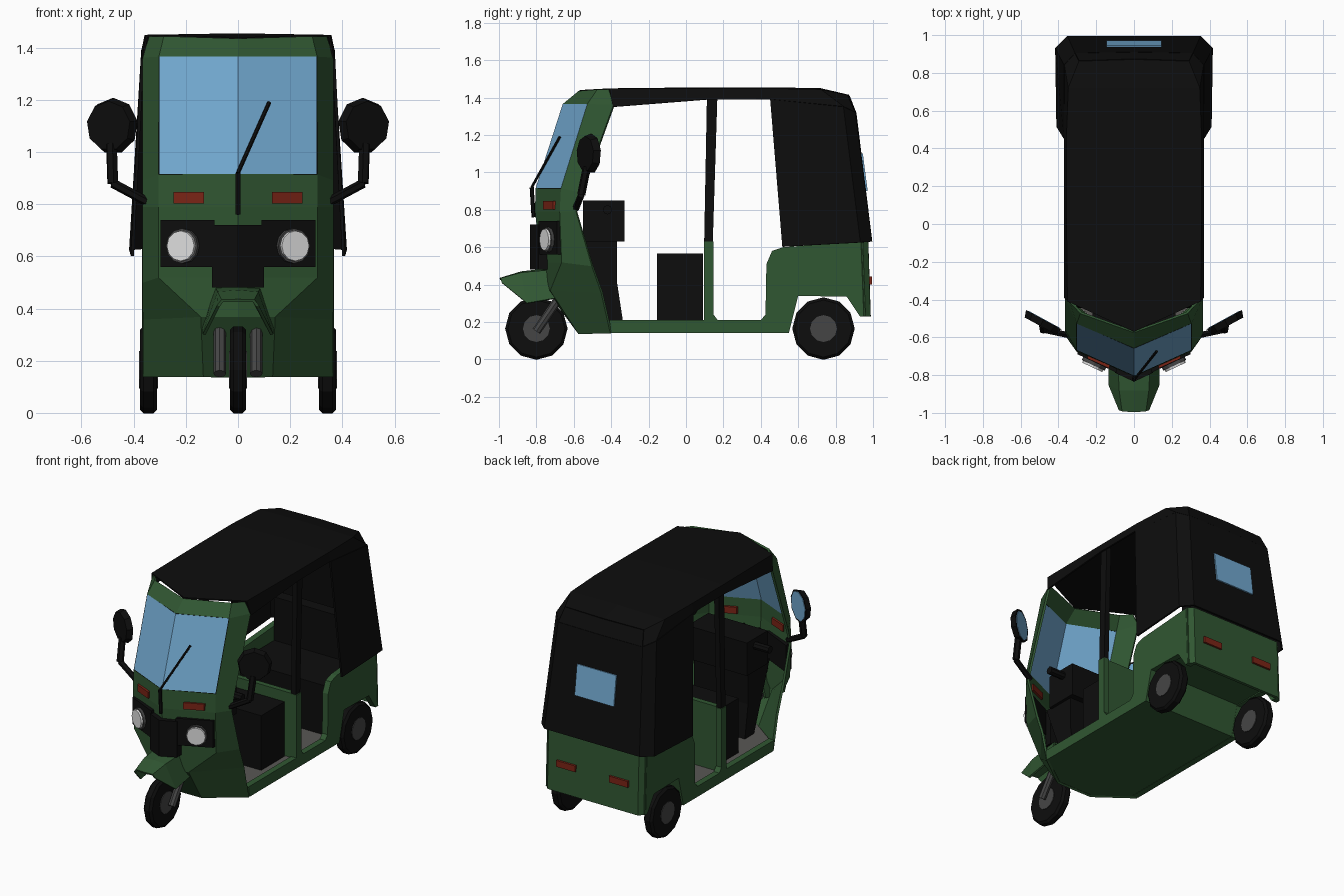
import bpy, bmesh
from mathutils import Vector

cube = bpy.data.objects.get("Cube")
if cube:
    bpy.data.objects.remove(cube)


def material(name, r, g, b, rough=0.7):
    m = bpy.data.materials.new(name)
    m.use_nodes = True
    m.diffuse_color = (r, g, b, 1)
    node = m.node_tree.nodes["Principled BSDF"]
    node.inputs["Base Color"].default_value = (r, g, b, 1)
    node.inputs["Roughness"].default_value = rough
    return m


GREEN = material("green paint", .03, .095, .032)
BLACK = material("black", .004, .004, .004)
GLASS = material("blue glass", .17, .4, .64)
RED = material("red lens", .2, .018, .008)
WHITE = material("white lens", .75, .75, .75)
GREY = material("grey metal", .06, .06, .06)
FLOOR = material("floor grey", .1, .095, .09)


def finish(name, bm, *mats):
    me = bpy.data.meshes.new(name)
    bmesh.ops.recalc_face_normals(bm, faces=bm.faces)
    bm.to_mesh(me)
    bm.free()
    for m in mats:
        me.materials.append(m)
    ob = bpy.data.objects.new(name, me)
    bpy.context.collection.objects.link(ob)
    return ob


def both(row):
    """Complete a half row that starts on the centre line."""
    return [(-p[0], *p[1:]) for p in reversed(row[1:])] + list(row)


def sheet(rows):
    """Grid of faces through rows of points, completed across x = 0."""
    bm = bmesh.new()
    grid = [[bm.verts.new(p) for p in both(r)] for r in rows]
    for a, b in zip(grid, grid[1:]):
        for i in range(len(a) - 1):
            bm.faces.new((a[i], a[i + 1], b[i + 1], b[i]))
    return bm


def thicken(ob, t=.014):
    mod = ob.modifiers.new("thickness", "SOLIDIFY")
    mod.thickness = t
    mod.offset = 0


def prism(name, pts, axis, lo, hi, *mats):
    """Extrude an outline: (y, z) points along x, or (x, y) points along z."""
    bm = bmesh.new()
    ends = [[bm.verts.new((k, *p) if axis == "x" else (*p, k)) for p in pts] for k in (lo, hi)]
    bm.faces.new(ends[0])
    bm.faces.new(ends[1])
    n = len(pts)
    for i in range(n):
        j = (i + 1) % n
        bm.faces.new((ends[0][i], ends[0][j], ends[1][j], ends[1][i]))
    return finish(name, bm, *mats)


def box(name, x, y, z, mat):
    return prism(name, [(y[0], z[0]), (y[1], z[0]), (y[1], z[1]), (y[0], z[1])], "x", *x, mat)


def rod(name, a, b, r, mat, sides=12, r2=None):
    a, b = Vector(a), Vector(b)
    bm = bmesh.new()
    bmesh.ops.create_cone(bm, cap_ends=True, segments=sides, radius1=r,
                          radius2=r if r2 is None else r2, depth=(b - a).length)
    ob = finish(name, bm, mat)
    ob.location = (a + b) / 2
    ob.rotation_mode = "QUATERNION"
    ob.rotation_quaternion = (b - a).to_track_quat("Z", "Y")
    return ob


# Front shell: pointed nose, with the windscreen inset in its frame
shell = sheet([
    [(0, -.57, 1.43), (.28, -.47, 1.44), (.335, -.41, 1.44)],
    [(0, -.655, 1.36), (.30, -.525, 1.36), (.36, -.385, 1.36)],
    [(0, -.80, .91), (.30, -.665, .91), (.36, -.555, .89)],
    [(0, -.80, .79), (.30, -.67, .79), (.36, -.585, .79)],
    [(0, -.77, .52), (.30, -.66, .52), (.36, -.50, .50)],
    [(0, -.74, .37), (.14, -.72, .37), (.36, -.45, .36)],
    [(0, -.57, .14), (.13, -.57, .14), (.36, -.40, .14)]])
shell.faces.ensure_lookup_table()
screen = [f for f in shell.faces
          if .95 < f.calc_center_median().z < 1.3 and abs(f.calc_center_median().x) < .25]
for f in bmesh.ops.inset_region(shell, faces=screen, thickness=.016)["faces"]:
    f.material_index = 1
for f in screen:
    f.material_index = 2
thicken(finish("front_shell", shell, GREEN, BLACK, GLASS))

# Wiper
knee = (0, -.825, .92)
rod("wiper_arm", (0, -.815, .76), knee, .011, BLACK, 6)
rod("wiper_blade", knee, (.12, -.675, 1.19), .008, BLACK, 6)

# Nose panel between the lamps
prism("nose_panel", both([(0, -.835), (.1, -.788), (.1, -.68), (0, -.68)])[:-1], "z", .48, .72, BLACK)

# Floor and rear underside
prism("floor", both([(0, -.56), (.13, -.56), (.35, -.40), (.35, .55), (0, .55)])[:-1],
      "z", .142, .2, GREEN, FLOOR)
for f in bpy.data.objects["floor"].data.polygons:
    f.material_index = int(f.normal.z > .9)
prism("rear_underside", [(.55, .145), (.60, .345), (.95, .345), (.95, .37), (.58, .37), (.53, .17)],
      "x", -.335, .335, GREEN)
thicken(finish("rear_panel", sheet([
    [(0, .965, .63), (.33, .965, .63), (.36, .93, .63)],
    [(0, .978, .23), (.33, .978, .23), (.36, .945, .23)]]), GREEN), .02)
box("partition", (-.34, .34), (.1, .135), (.19, .63), GREEN)

# Roof and canopy
C_TOP, C_EAVE = (.29, .86, 1.41), (.31, .90, 1.32)
B_EAVE, A_EAVE = (.365, .84, 1.35), (.365, .45, 1.39)
MID_TOP, MID_EAVE = (0, .87, 1.41), (0, .905, 1.32)
thicken(finish("roof", sheet([
    [(0, -.57, 1.435), (.35, -.41, 1.445), (.365, -.39, 1.35)],
    [(0, .12, 1.45), (.355, .12, 1.445), (.365, .12, 1.39)],
    [(0, .45, 1.45), (.355, .45, 1.445), A_EAVE],
    [(0, .72, 1.445), (.345, .72, 1.44), B_EAVE],
    [MID_TOP, C_TOP, C_EAVE]]), BLACK), .01)
thicken(finish("canopy_brow", sheet([[MID_TOP, C_TOP], [MID_EAVE, C_EAVE]]), BLACK), .01)
thicken(finish("rear_canopy", sheet([
    [MID_EAVE, C_EAVE, B_EAVE, A_EAVE],
    [(0, .99, .63), (.35, .99, .63), (.412, .93, .625), (.405, .515, .602)]]), BLACK), .012)
thicken(finish("rear_window", sheet([
    [(0, .941, 1.1), (.145, .941, 1.1)], [(0, .967, .9), (.145, .967, .9)]]), GLASS), .009)

# Seats and dashboard
box("driver_seat", (-.28, .28), (-.155, .092), (.2, .565), BLACK)
box("rear_seat", (-.32, .32), (.48, .93), (.36, .53), BLACK)
box("rear_seat_base", (-.32, .32), (.48, .56), (.19, .4), BLACK)
box("rear_backrest", (-.32, .32), (.84, .92), (.5, .82), BLACK)
box("dashboard", (-.22, .22), (-.55, -.33), (.63, .85), BLACK)
prism("dashboard_column", [(-.6, .64), (-.37, .64), (-.37, .42), (-.335, .19), (-.43, .19)],
      "x", -.2, .2, BLACK)
rod("handlebar", (-.33, -.42, .8), (.33, -.42, .8), .025, BLACK, 8)

# Front mudguard
thicken(finish("front_mudguard", sheet([
    [(0, -.995, .43), (.06, -.99, .43), (.075, -.985, .41)],
    [(0, -.88, .465), (.075, -.88, .46), (.13, -.85, .30)],
    [(0, -.66, .49), (.085, -.66, .48), (.13, -.65, .335)]]), GREEN), .012)


def wheel(name, x, y, half):
    tyre = rod(name + "_tyre", (x - half, y, .165), (x + half, y, .165), .167, BLACK)
    mod = tyre.modifiers.new("rounded shoulder", "BEVEL")
    mod.width = .014
    mod.segments = 1
    mod.angle_limit = 1
    rod(name + "_hub", (x - half - .004, y, .165), (x + half + .004, y, .165), .072, GREY)


wheel("front_wheel", 0, -.80, .031)

# Parts on both sides
for side, s in (("left", 1), ("right", -1)):
    wheel(side + "_rear_wheel", s * .343, .735, .033)
    prism(side + "_side_panel", [
        (-.40, .14), (.55, .14), (.60, .34), (.86, .335), (.93, .23), (.96, .23), (.945, .63),
        (.52, .60), (.46, .58), (.43, .51), (.425, .24), (.40, .21), (.17, .21), (.147, .24),
        (.147, .63), (.095, .63), (.095, .21), (-.41, .21)], "x", s * .325, s * .366, GREEN)
    prism(side + "_roof_pillar", [(.097, .62), (.143, .62), (.168, 1.41), (.112, 1.41)],
          "x", s * .325, s * .36, BLACK)
    rod(side + "_fork_leg", (s * .07, -.80, .15), (s * .07, -.67, .34), .024, GREY, 8)

    # Lamps follow the slant of the nose
    prism(side + "_lamp_panel", [(s * .09, -.788), (s * .298, -.69), (s * .298, -.63), (s * .09, -.73)],
          "z", .56, .74, BLACK)
    face = Vector((s * .207, -.73, .64))
    out = Vector((s * .42, -.9, 0)).normalized()
    rod(side + "_lamp_ring", face, face + out * .02, .067, GREY)
    rod(side + "_headlamp", face, face + out * .032, .062, WHITE, 12, .058)
    prism(side + "_indicator", [(s * .13, -.765), (s * .247, -.712), (s * .247, -.67), (s * .13, -.72)],
          "z", .802, .846, RED)
    box(side + "_tail_lamp", (s * .125, s * .265), (.96, .995), (.4, .442), RED)

    # Door mirror on its bent arm
    elbow = (s * .48, -.56, .88)
    rod(side + "_mirror_stay", (s * .34, -.59, .805), elbow, .018, BLACK, 6)
    rod(side + "_mirror_stem", elbow, (s * .485, -.53, 1.03), .022, BLACK, 6)
    mid = Vector((s * .487, -.522, 1.10))
    ahead = Vector((s * .48, -.88, 0)).normalized()
    rod(side + "_mirror_shell", mid - ahead * .018, mid + ahead * .02, .108, BLACK, 9, .095)
    rod(side + "_mirror_glass", mid - ahead * .021, mid - ahead * .015, .095, GLASS, 9)
